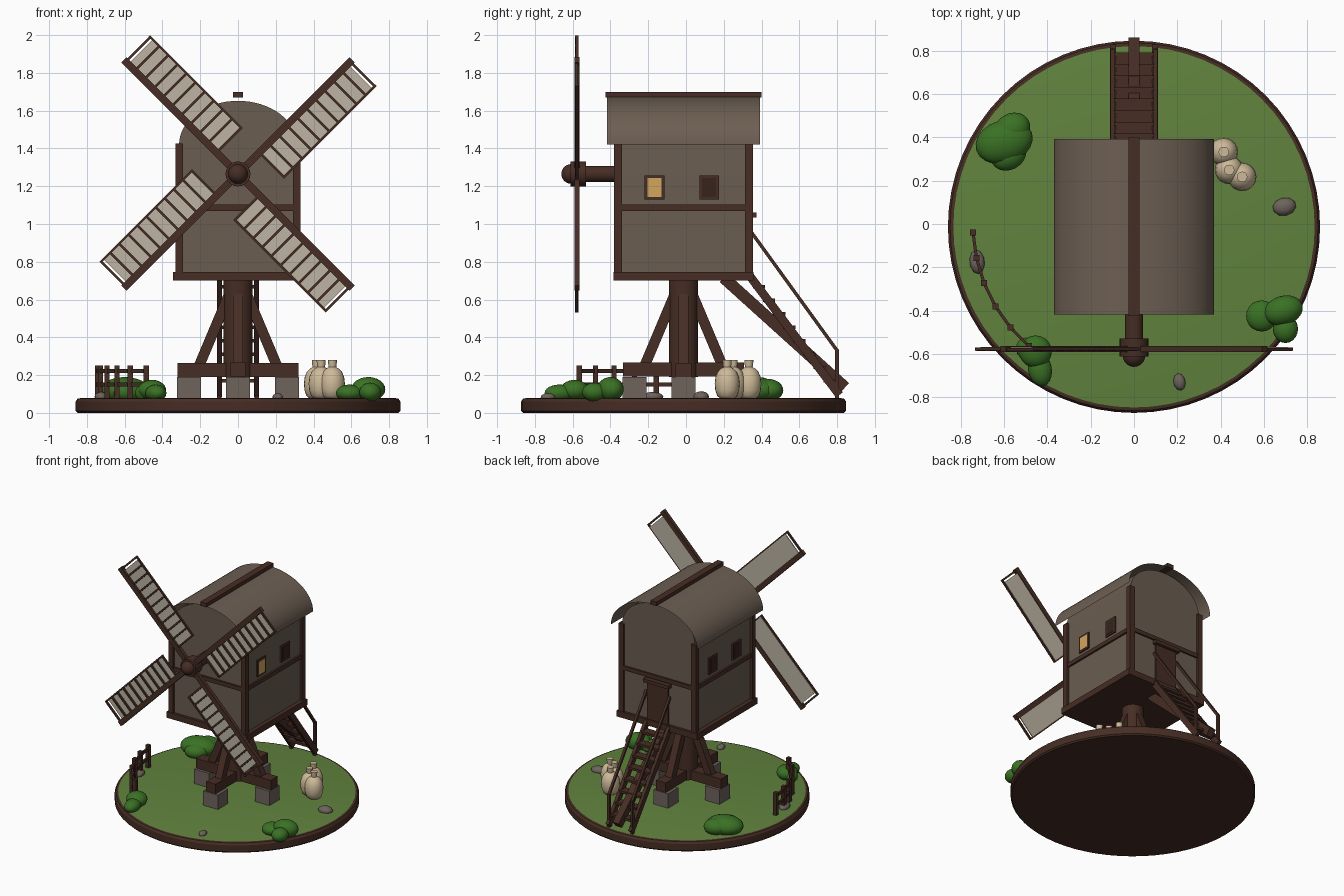
import bpy, bmesh, math
from mathutils import Vector, Matrix

if "Cube" in bpy.data.objects:
    bpy.data.objects.remove(bpy.data.objects["Cube"])

OY = -0.013          # mill axis sits slightly forward of centre
GROUND = 0.078


def srgb(r, g, b):
    f = lambda c: ((c / 255 + 0.055) / 1.055) ** 2.4 if c > 10 else c / 3294.6
    return (f(r), f(g), f(b), 1)


def material(name, *rgb):
    m = bpy.data.materials.new(name)
    m.diffuse_color = srgb(*rgb)
    m.use_nodes = True
    m.node_tree.nodes["Principled BSDF"].inputs["Base Color"].default_value = m.diffuse_color
    return m


WOOD = material("brown wood", 70, 45, 36)
DARK = material("dark wood", 54, 35, 28)
WALL = material("wall boards", 106, 93, 80)
ROOF = material("roof boards", 109, 95, 83)
STONE = material("grey stone", 110, 99, 92)
GRASS = material("grass green", 97, 131, 62)
LEAF = material("bush green", 58, 113, 36)
CLOTH = material("sail cloth", 188, 180, 163)
SACK = material("sackcloth", 206, 186, 153)
GLOW = material("amber window", 212, 166, 92)


def finish(name, bm, mats, smooth=None, fix=True):
    if fix:
        bmesh.ops.recalc_face_normals(bm, faces=bm.faces)
    me = bpy.data.meshes.new(name)
    bm.to_mesh(me)
    bm.free()
    for m in (mats if isinstance(mats, list) else [mats]):
        me.materials.append(m)
    if smooth:
        me.shade_smooth()
        me.set_sharp_from_angle(angle=math.radians(smooth))
    ob = bpy.data.objects.new(name, me)
    bpy.context.collection.objects.link(ob)
    return ob


def box(bm, x0, x1, y0, y1, z0, z1):
    m = Matrix.Translation(((x0 + x1) / 2, (y0 + y1) / 2, (z0 + z1) / 2))
    bmesh.ops.create_cube(bm, size=1, matrix=m @ Matrix.Diagonal((x1 - x0, y1 - y0, z1 - z0, 1)))


def beam(bm, p, q, w, h):
    """Square timber from p to q; w is the horizontal thickness, h the other one."""
    p, q = Vector(p), Vector(q)
    d = (q - p).normalized()
    side = d.cross(Vector((0, 0, 1)))
    side = side.normalized() if side.length > 1e-4 else Vector((1, 0, 0))
    rot = Matrix((side, d.cross(side), d)).transposed().to_4x4()
    bmesh.ops.create_cube(bm, size=1, matrix=Matrix.Translation((p + q) / 2) @ rot
                          @ Matrix.Diagonal((w, h, (q - p).length, 1)))


def lathe(bm, profile, segs, mat=Matrix()):
    """Closed solid of revolution about local z."""
    rings = []
    for r, z in profile:
        rings.append([bm.verts.new(mat @ Vector((r * math.cos(2 * math.pi * i / segs),
                      r * math.sin(2 * math.pi * i / segs), z))) for i in range(segs)])
    for a, b in zip(rings, rings[1:]):
        for i in range(segs):
            j = (i + 1) % segs
            bm.faces.new((a[i], a[j], b[j], b[i]))
    bm.faces.new(rings[0][::-1])
    bm.faces.new(rings[-1])


def blob(bm, x, y, z, rx, ry, rz, turn=0, sub=3):
    bmesh.ops.create_icosphere(bm, subdivisions=sub, radius=1, matrix=Matrix.Translation((x, y, z))
                               @ Matrix.Rotation(turn, 4, 'Z') @ Matrix.Diagonal((rx, ry, rz, 1)))


# round base with a wooden rim and a grass top
bm = bmesh.new()
lathe(bm, [(0.85, 0), (0.86, 0.01), (0.86, 0.06), (0.85, 0.075), (0.835, GROUND)], 64,
      Matrix.Translation((0, OY, 0)))
base = finish("base", bm, [WOOD, GRASS], 30)
for f in base.data.polygons:
    if f.normal.z > 0.99:
        f.material_index = 1

# centre post, cross beams and slanted braces
bm = bmesh.new()
lathe(bm, [(0.077, 0.19), (0.077, 0.71)], 24, Matrix.Translation((0, OY, 0)))
finish("centre_post", bm, WOOD, 30)
trestle, piers = bmesh.new(), bmesh.new()
box(trestle, -0.32, 0.32, OY - 0.042, OY + 0.042, 0.19, 0.265)
box(trestle, -0.041, 0.041, OY - 0.32, OY + 0.32, 0.192, 0.267)
for k in range(4):
    c, s = round(math.cos(k * math.pi / 2)), round(math.sin(k * math.pi / 2))
    beam(trestle, (0.21 * c, 0.21 * s + OY, 0.24), (0.05 * c, 0.05 * s + OY, 0.62), 0.055, 0.055)
    x, y = 0.26 * c, 0.26 * s + OY
    box(piers, x - 0.063, x + 0.063, y - 0.063, y + 0.063, 0.07, 0.19)
finish("trestle", trestle, WOOD)
finish("stone_piers", piers, STONE)

# house body with rounded gables
bm = bmesh.new()
HX, HY, EAVE = 0.312, 0.35, 1.42
outline = [(-HX, 0.73), (HX, 0.73)] + [(HX * math.cos(math.pi * i / 32),
           EAVE + 0.232 * math.sin(math.pi * i / 32)) for i in range(33)]
front = bm.faces.new([bm.verts.new((x, OY - HY, z)) for x, z in outline])
ext = bmesh.ops.extrude_face_region(bm, geom=[front], use_keep_orig=True)
bmesh.ops.translate(bm, vec=(0, 2 * HY, 0),
                    verts=[v for v in ext["geom"] if isinstance(v, bmesh.types.BMVert)])
finish("house_walls", bm, WALL, 30)

# timber frame: floor, corner posts, middle rail
bm = bmesh.new()
box(bm, -0.345, 0.345, OY - 0.37, OY + 0.37, 0.70, 0.747)
for sx in (-1, 1):
    for sy in (-1, 1):
        x, y = sx * 0.311, OY + sy * 0.346
        box(bm, x - 0.021, x + 0.021, y - 0.021, y + 0.021, 0.74, 1.427)
    box(bm, sx * 0.315 - 0.011, sx * 0.315 + 0.011, OY - 0.34, OY + 0.34, 1.07, 1.102)
    box(bm, -0.3, 0.3, OY + sx * 0.351 - 0.011, OY + sx * 0.351 + 0.011, 1.07, 1.102)
finish("house_frame", bm, WOOD)

# thin barrel roof and ridge board
bm = bmesh.new()
rows = [[bm.verts.new((0.37 * math.cos(math.pi * i / 32), y, EAVE + 0.253 * math.sin(math.pi * i / 32)))
         for i in range(33)] for y in (OY - 0.405, OY + 0.405)]
for i in range(32):
    bm.faces.new((rows[0][i], rows[1][i], rows[1][i + 1], rows[0][i + 1]))
finish("roof", bm, ROOF, 30, fix=False)
bm = bmesh.new()
box(bm, -0.026, 0.026, OY - 0.412, OY + 0.412, 1.67, 1.70)
finish("ridge_board", bm, WOOD)

# windows: two on each side, one of them lit
frames, dark, lit = bmesh.new(), bmesh.new(), bmesh.new()
for sx in (-1, 1):
    for y in (-0.167, 0.123):
        xs = sorted((sx * 0.305, sx * 0.322))
        box(frames, *xs, y - 0.052, y + 0.052, 1.13, 1.258)
        xs = sorted((sx * 0.32, sx * 0.3245))
        box(lit if sx > 0 and y < 0 else dark, *xs, y - 0.037, y + 0.037, 1.143, 1.243)
finish("window_frames", frames, WOOD)
finish("dark_panes", dark, DARK)
finish("lit_pane", lit, GLOW)

# back door with lintel
bm = bmesh.new()
box(bm, -0.09, 0.09, 0.33, 0.35, 0.74, 1.04)
box(bm, -0.11, 0.11, 0.33, 0.372, 1.035, 1.062)
finish("door", bm, WOOD)

# windshaft, hub and nose, turned about the y axis
bm = bmesh.new()
toward = Matrix.Translation((0, 0, 1.265)) @ Matrix.Rotation(math.pi / 2, 4, 'X')
lathe(bm, [(0.042, 0.34), (0.042, 0.54)], 24, toward)
lathe(bm, [(0.066, 0.53), (0.066, 0.612)], 24, toward)
lathe(bm, [(0.052 * math.cos(t * math.pi / 16), 0.608 + 0.052 * math.sin(t * math.pi / 16))
           for t in range(8)] + [(0.002, 0.66)], 24, toward)
finish("windshaft_hub", bm, WOOD, 35)

# four sails: stock, lattice and cloth, repeated every quarter turn
wood, cloth = bmesh.new(), bmesh.new()
SY = -0.577
for k in range(4):
    t = math.radians(45 + 90 * k)
    u = Vector((math.cos(t), 0, math.sin(t)))
    v = Vector((math.sin(t), 0, -math.cos(t)))
    at = lambda a, b, y=SY: Vector((0, y, 1.265)) + a * u + b * v
    beam(wood, at(0, 0), at(0.855, 0), 0.028, 0.038)
    beam(wood, at(0.155, 0.184), at(0.848, 0.184), 0.014, 0.012)
    for i in range(11):
        a = 0.161 + 0.068 * i
        beam(wood, at(a, 0.0, SY - 0.003), at(a, 0.188, SY - 0.003), 0.014, 0.013)
    beam(cloth, at(0.165, 0.098, SY + 0.006), at(0.822, 0.098, SY + 0.006), 0.006, 0.164)
finish("sail_frames", wood, WOOD)
finish("sail_cloths", cloth, CLOTH)

# back stair with handrails, and the tail pole
bm = bmesh.new()
top, foot = Vector((0, 0.33, 0.735)), Vector((0, 0.812, 0.095))
for sx in (-1, 1):
    off = Vector((sx * 0.097, 0, 0))
    beam(bm, top + off, foot + off, 0.026, 0.045)
    beam(bm, (sx * 0.1, 0.34, 0.965), (sx * 0.1, 0.80, 0.33), 0.018, 0.018)
    box(bm, sx * 0.1 - 0.01, sx * 0.1 + 0.01, 0.788, 0.81, 0.07, 0.335)
for i in range(1, 9):
    p = top.lerp(foot, i / 9)
    box(bm, -0.09, 0.09, p.y - 0.03, p.y + 0.035, p.z - 0.006, p.z + 0.012)
finish("back_stair", bm, WOOD)
bm = bmesh.new()
beam(bm, (0, 0.20, 0.715), (0, 0.842, 0.135), 0.052, 0.062)
finish("tail_pole", bm, WOOD)

# curved fence
bm = bmesh.new()
pts = [Vector((0.745 * math.cos(math.radians(183 + 9.25 * i)),
               0.745 * math.sin(math.radians(183 + 9.25 * i)), 0)) for i in range(6)]
for p in pts:
    box(bm, p.x - 0.014, p.x + 0.014, p.y - 0.014, p.y + 0.014, 0.07, 0.252)
for p, q in zip(pts, pts[1:]):
    for z in (0.15, 0.222):
        beam(bm, p + Vector((0, 0, z)), q + Vector((0, 0, z)), 0.014, 0.022)
finish("fence", bm, WOOD)

# grain sacks with tied necks
bm = bmesh.new()
for x, y in ((0.415, 0.333), (0.44, 0.25), (0.50, 0.218)):
    lathe(bm, [(0.035, 0.075), (0.053, 0.09), (0.063, 0.12), (0.066, 0.155), (0.062, 0.19),
               (0.05, 0.218), (0.034, 0.234), (0.02, 0.242), (0.022, 0.255), (0.024, 0.28)],
          20, Matrix.Translation((x, y, 0)))
finish("grain_sacks", bm, SACK, 50)

# bushes made of squashed blobs
bm = bmesh.new()
for b in ((-0.60, 0.38, 0.12, 0.135, 0.10, 0.07, 0.3), (-0.565, 0.435, 0.12, 0.09, 0.075, 0.06, 0.6),
          (-0.58, 0.32, 0.11, 0.085, 0.07, 0.055, 0.5),
          (0.59, -0.425, 0.105, 0.072, 0.072, 0.045, 0), (0.69, -0.40, 0.125, 0.092, 0.068, 0.065, 0.3),
          (0.70, -0.485, 0.11, 0.058, 0.065, 0.05, 0),
          (-0.455, -0.59, 0.12, 0.075, 0.075, 0.055, 0), (-0.435, -0.67, 0.105, 0.055, 0.08, 0.045, 0.2),
          (-0.50, -0.575, 0.105, 0.045, 0.05, 0.045, 0)):
    blob(bm, *b)
finish("bushes", bm, LEAF, 60)

# loose rocks
bm = bmesh.new()
for r in ((0.695, 0.08, 0.085, 0.055, 0.042, 0.03, 0.2), (-0.725, -0.175, 0.085, 0.035, 0.056, 0.027, 0.1),
          (0.21, -0.73, 0.083, 0.028, 0.04, 0.022, 0.2)):
    blob(bm, *r, sub=2)
finish("rocks", bm, STONE, 60)
